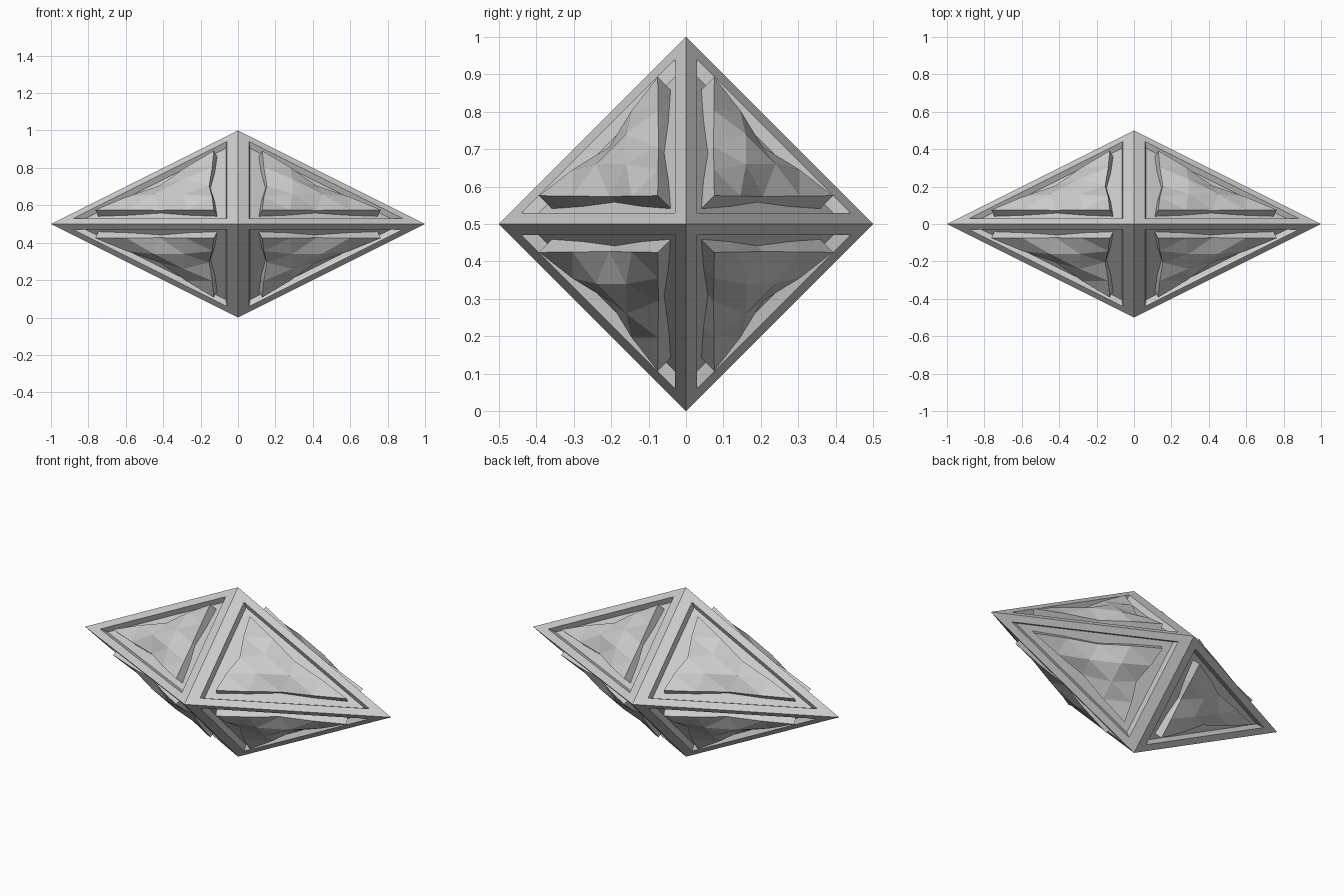
import bpy, bmesh
from mathutils import Vector

if "Cube" in bpy.data.objects:
    bpy.data.objects.remove(bpy.data.objects["Cube"])

CENTRE = Vector((0, 0, 0.5))
SIGNS = [(sx, sy, sz) for sx in (-1, 1) for sy in (-1, 1) for sz in (-1, 1)]


def face_point(signs, bary, height):
    """Point on one octahedron face, lifted along the face normal."""
    a, b, c = bary
    p = Vector((a, b * 0.5, c * 0.5)) + Vector((1, 2, 2)) / 3 * height
    return CENTRE + Vector(p[i] * signs[i] for i in range(3))


def corners(margin):
    """Barycentric corners of a triangle inset by a margin."""
    k = 1 - 2 * margin
    return [(k, margin, margin), (margin, k, margin), (margin, margin, k)]


def finish(name, bm):
    bmesh.ops.recalc_face_normals(bm, faces=bm.faces)
    mesh = bpy.data.meshes.new(name)
    bm.to_mesh(mesh)
    bm.free()
    obj = bpy.data.objects.new(name, mesh)
    bpy.context.collection.objects.link(obj)


# Octahedral frame with a sloped recess in each face
RIM, FLOOR, DEPTH = 0.06, 0.075, -0.03
bm = bmesh.new()
for s in SIGNS:
    rings = []
    for margin, h in ((0, 0), (RIM, 0), (FLOOR, DEPTH)):
        rings.append([bm.verts.new(face_point(s, b, h)) for b in corners(margin)])
    for outer, inner in zip(rings, rings[1:]):
        for i in range(3):
            j = (i + 1) % 3
            bm.faces.new((outer[i], outer[j], inner[j], inner[i]))
    bm.faces.new(rings[-1])
bmesh.ops.remove_doubles(bm, verts=bm.verts, dist=1e-4)
finish("frame", bm)

# Faceted panels: raised corners and middle, edges pinched at their midpoints
N, MARGIN = 4, 0.122
EDGE_HEIGHT = {0: 0.022, 1: 0.012, 2: -0.008}


def panel_point(i, j, k):
    b = [MARGIN + (1 - 3 * MARGIN) * v / N for v in (i, j, k)]
    if 0 not in (i, j, k):
        return b, 0.03
    step = sorted((i, j, k))[1]
    pinch = {0: 0, 1: 0.012, 2: 0.035}[step]
    if step:
        axis = (i, j, k).index(0)
        b = [v + (pinch if n == axis else -pinch / 2) for n, v in enumerate(b)]
    return b, EDGE_HEIGHT[step]


for index, s in enumerate(SIGNS):
    bm = bmesh.new()
    top, base = {}, {}
    for i in range(N + 1):
        for j in range(N + 1 - i):
            b, h = panel_point(i, j, N - i - j)
            top[i, j] = bm.verts.new(face_point(s, b, h))
            if 0 in (i, j, N - i - j):
                base[i, j] = bm.verts.new(face_point(s, b, DEPTH - 0.005))
    for i in range(N):
        for j in range(N - i):
            bm.faces.new((top[i, j], top[i + 1, j], top[i, j + 1]))
            if i + j < N - 1:
                bm.faces.new((top[i + 1, j], top[i + 1, j + 1], top[i, j + 1]))
    # Side walls and underside
    loop = ([(n, 0) for n in range(N)] + [(N - n, n) for n in range(N)]
            + [(0, N - n) for n in range(N)])
    for p, q in zip(loop, loop[1:] + loop[:1]):
        bm.faces.new((top[p], top[q], base[q], base[p]))
    bm.faces.new([base[p] for p in loop])
    finish(f"panel_{index + 1}", bm)
